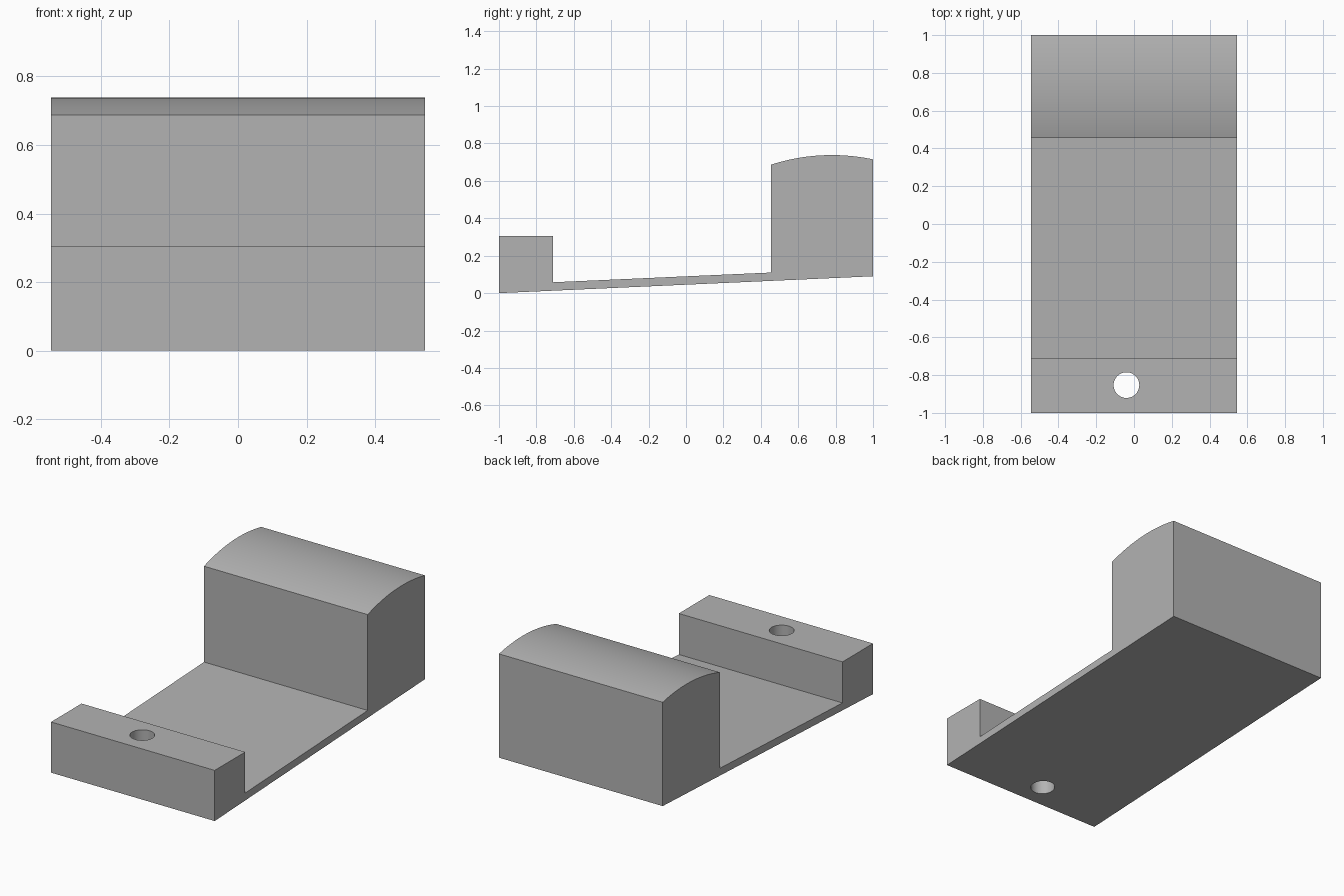
import bpy
import bmesh
import math

default = bpy.data.objects.get("Cube")
if default:
    bpy.data.objects.remove(default, do_unlink=True)

HALF_WIDTH = 0.545
CROWN_Y, CROWN_Z, CROWN_R = 0.78, 0.738, 1.06
BLOCK_FRONT, BACK = 0.455, 1.0


def crown_height(y):
    return CROWN_Z - CROWN_R + math.sqrt(CROWN_R ** 2 - (y - CROWN_Y) ** 2)


# Plain grey material
grey = bpy.data.materials.new("plain grey")
grey.use_nodes = True
colour = (0.45, 0.45, 0.45, 1)
grey.diffuse_color = colour
grey.node_tree.nodes["Principled BSDF"].inputs["Base Color"].default_value = colour

# Side profile: sloping plate, low front bar and tall crowned block
profile = [(BACK, 0.09), (-1, 0), (-1, 0.305), (-0.71, 0.305),
           (-0.71, 0.058), (BLOCK_FRONT, 0.11)]
steps = 32
for i in range(steps + 1):
    y = BLOCK_FRONT + (BACK - BLOCK_FRONT) * i / steps
    profile.append((y, crown_height(y)))

bm = bmesh.new()
side = bm.faces.new([bm.verts.new((-HALF_WIDTH, y, z)) for y, z in profile])
swept = bmesh.ops.extrude_face_region(bm, geom=[side])
moved = [v for v in swept["geom"] if isinstance(v, bmesh.types.BMVert)]
bmesh.ops.translate(bm, verts=moved, vec=(2 * HALF_WIDTH, 0, 0))
bmesh.ops.recalc_face_normals(bm, faces=bm.faces)
mesh = bpy.data.meshes.new("stepped_base")
bm.to_mesh(mesh)
bm.free()
base = bpy.data.objects.new("stepped_base", mesh)
bpy.context.collection.objects.link(base)
mesh.materials.append(grey)

# Vertical round hole through the front bar
bpy.ops.mesh.primitive_cylinder_add(vertices=48, radius=0.068, depth=1,
                                    location=(-0.04, -0.853, 0.2))
cutter = bpy.context.object
cutter.name = "hole_cutter"
cutter.hide_render = True
cutter.data.materials.append(grey)
hole = base.modifiers.new("screw hole", "BOOLEAN")
hole.operation = "DIFFERENCE"
hole.solver = "EXACT"
hole.object = cutter

bpy.ops.object.select_all(action="DESELECT")
base.select_set(True)
bpy.context.view_layer.objects.active = base
bpy.ops.object.modifier_apply(modifier=hole.name)
bpy.data.objects.remove(cutter, do_unlink=True)

# Smooth crown and hole wall, crisp edges elsewhere
bpy.ops.object.shade_smooth_by_angle(angle=math.radians(25))
